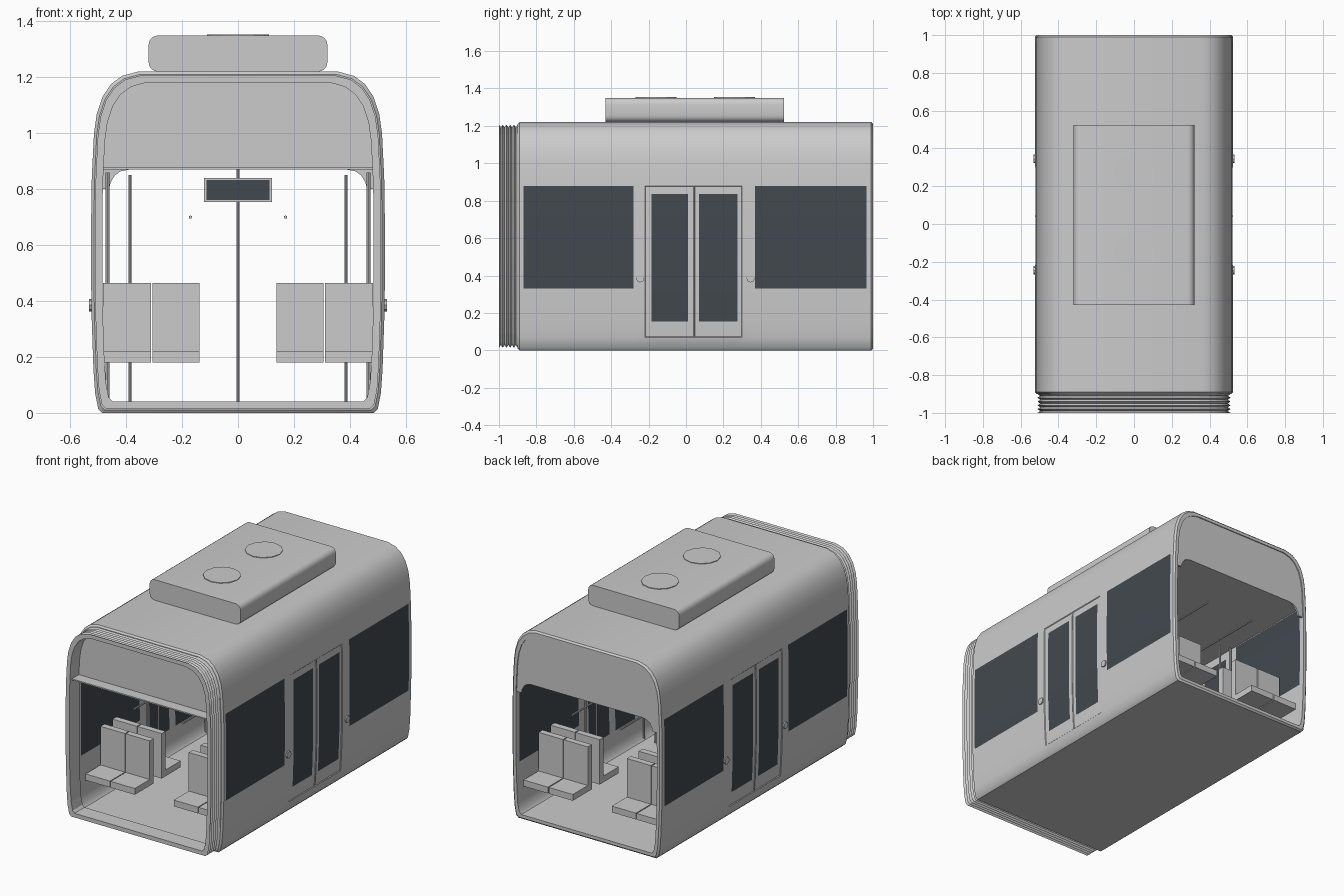
import bpy, bmesh, math
from mathutils import Matrix

cube = bpy.data.objects.get("Cube")
if cube:
    bpy.data.objects.remove(cube, do_unlink=True)


def material(name, rgb):
    m = bpy.data.materials.new(name)
    m.use_nodes = True
    m.diffuse_color = (*rgb, 1)
    m.node_tree.nodes["Principled BSDF"].inputs["Base Color"].default_value = (*rgb, 1)
    return m


GREY = material("light grey", (0.6, 0.6, 0.6))
GLASS = material("dark glass", (0.055, 0.066, 0.078))
MID = 0.05    # middle of the cabin along y
SIDES = (-1, 1)


def finish(name, bm, mats=(GREY,), smooth=False):
    bmesh.ops.recalc_face_normals(bm, faces=bm.faces)
    me = bpy.data.meshes.new(name)
    bm.to_mesh(me)
    bm.free()
    for m in mats:
        me.materials.append(m)
    ob = bpy.data.objects.new(name, me)
    bpy.context.collection.objects.link(ob)
    if smooth:
        bpy.ops.object.select_all(action='DESELECT')
        ob.select_set(True)
        bpy.context.view_layer.objects.active = ob
        bpy.ops.object.shade_smooth_by_angle(angle=math.radians(35))
    return ob


def box(name, x, y, z, mat=GREY):
    bm = bmesh.new()
    bmesh.ops.create_cube(bm, size=1)
    for v in bm.verts:
        v.co = [lo + (c + 0.5) * (hi - lo) for c, (lo, hi) in zip(v.co, (x, y, z))]
    return finish(name, bm, (mat,))


def cylinder(name, at, radius, length, axis='Z', sides=8):
    bm = bmesh.new()
    turn = {'X': Matrix.Rotation(math.pi / 2, 4, 'Y'),
            'Y': Matrix.Rotation(math.pi / 2, 4, 'X'), 'Z': Matrix()}[axis]
    bmesh.ops.create_cone(bm, cap_ends=True, segments=sides, radius1=radius,
                          radius2=radius, depth=length,
                          matrix=Matrix.Translation(at) @ turn)
    return finish(name, bm)


def prism(name, outline, y0, y1, smooth=False):
    """Extrude an x-z outline along y."""
    bm = bmesh.new()
    face = bm.faces.new([bm.verts.new((x, y0, z)) for x, z in outline])
    moved = bmesh.ops.extrude_face_region(bm, geom=[face])["geom"]
    for v in moved:
        if isinstance(v, bmesh.types.BMVert):
            v.co.y = y1
    return finish(name, bm, smooth=smooth)


# Cabin cross-section, right half from the floor to the roof
HALF = [(0.485, 0), (0.5, 0.015), (0.511, 0.07), (0.517, 0.155), (0.523, 0.33),
        (0.525, 0.45), (0.525, 0.7), (0.523, 0.835), (0.521, 0.88), (0.515, 1.0),
        (0.505, 1.07), (0.485, 1.13), (0.455, 1.175), (0.415, 1.205), (0.36, 1.22)]


def section(inset):
    half = [(x * (1 - inset / 0.525), 0.61 + (z - 0.61) * (1 - inset / 0.61)) for x, z in HALF]
    return half + [(-x, z) for x, z in reversed(half)]


def tube(rings):
    """Closed skin through (y, inset) rings, last joined to first."""
    bm = bmesh.new()
    loops = [[bm.verts.new((x, y, z)) for x, z in section(d)] for y, d in rings]
    for a, b in zip(loops, loops[1:] + loops[:1]):
        for i in range(len(a)):
            j = (i + 1) % len(a)
            bm.faces.new((a[i], a[j], b[j], b[i]))
    bm.normal_update()
    return bm


# Cabin shell with windows and recessed double doors on both sides
WINDOWS = [(-0.87, -0.28), (0.37, 0.965)]
LEAVES = [(-0.22, 0.043), (0.043, 0.3)]
DOOR_GLASS = [(-0.185, 0.01), (0.07, 0.275)]
stations = sorted({y for pair in WINDOWS + LEAVES + DOOR_GLASS for y in pair})
outer = [(-0.9, 0.01), (-0.89, 0)] + [(y, 0) for y in stations] + [(0.99, 0), (1, 0.01)]
inner = [(y, 0.03) for y in reversed([-0.9] + stations + [1])]
bm = tube(outer + inner)
bmesh.ops.recalc_face_normals(bm, faces=bm.faces)


def within(value, spans):
    return any(a < value < b for a, b in spans)


for f in bm.faces:
    c = f.calc_center_median()
    if (within(c.y, WINDOWS) and 0.33 < c.z < 0.88) or \
            (within(c.y, DOOR_GLASS) and 0.16 < c.z < 0.83):
        f.material_index = 1
for side in SIDES:
    for leaf in LEAVES:
        faces = []
        for f in bm.faces:
            c = f.calc_center_median()
            if c.x * side > 0.5 and within(c.y, [leaf]) and 0.07 < c.z < 0.88:
                faces.append(f)
        bmesh.ops.inset_region(bm, faces=faces, thickness=0.004, depth=-0.004,
                               use_even_offset=True)
finish("cabin_shell", bm, (GREY, GLASS), smooth=True)

# Folded bellows at the front
RIBS = 5
folds = [(-1 + 0.1 * i / (2 * RIBS), 0.028 if i % 2 else 0.014) for i in range(2 * RIBS + 1)]
finish("bellows", tube(folds + [(-0.9, 0.04), (-1, 0.04)]))

# End panels and ceiling
lining = [(x, z) for x, z in section(0.025)]
upper = [p for p in lining if p[1] > 0.87]
prism("front_panel", [(0.49, 0.87)] + upper + [(-0.49, 0.87)], -0.91, -0.9)
arch = [(0.462, 0.8), (0.455, 0.825), (0.44, 0.85), (0.42, 0.864), (0.39, 0.87)]
arch = [(0.497, 0.8)] + upper + [(-0.497, 0.8)] + [(-x, z) for x, z in arch] + arch[::-1]
prism("rear_panel", arch, 0.982, 0.994)
box("ceiling", (-0.49, 0.49), (-0.98, 0.985), (0.87, 0.878))

# Roof unit with two round fan covers
R = 0.035
corners = [(0.285, 1.255, -90), (0.285, 1.315, 0), (-0.285, 1.315, 90), (-0.285, 1.255, 180)]
outline = []
for cx, cz, start in corners:
    for k in range(5):
        a = math.radians(start + 22.5 * k)
        outline.append((cx + R * math.cos(a), cz + R * math.sin(a)))
prism("roof_unit", outline, -0.43, 0.525, smooth=True)
for y in (-0.16, 0.26):
    cylinder("fan_cover", (0, y, 1.35), 0.11, 0.008, sides=12)

# Seat pairs, back to back at both ends of the cabin
for end in SIDES:
    for back, facing in ((0.72, 1), (0.6, -1)):
        def along(a, b):
            return sorted((MID + end * a, MID + end * b))
        front = back + facing * 0.02
        for side in SIDES:
            for x0, x1 in ((0.137, 0.306), (0.312, 0.483)):
                x = sorted((side * x0, side * x1))
                box("seat_back", x, along(back - 0.02, back + 0.02), (0.18, 0.465))
                box("seat_cushion", x, along(front, front + facing * 0.15), (0.18, 0.22))

# Grab poles, ceiling rails and door buttons
cylinder("centre_pole", (0, MID, 0.45), 0.006, 0.84)
for side in SIDES:
    cylinder("hand_rail", (side * 0.17, MID, 0.7), 0.006, 1.7, 'Y')
    for end in SIDES:
        y = MID + end * 0.295
        cylinder("door_pole", (side * 0.386, y, 0.44), 0.006, 0.82)
        cylinder("door_post", (side * 0.467, y, 0.445), 0.007, 0.83)
        cylinder("door_button", (side * 0.525, y, 0.385), 0.022, 0.014, 'X')

# Hanging information screen
box("screen_case", (-0.122, 0.122), (-0.04, 0.02), (0.755, 0.84))
box("screen_glass", (-0.112, 0.112), (-0.045, -0.039), (0.762, 0.833), GLASS)
